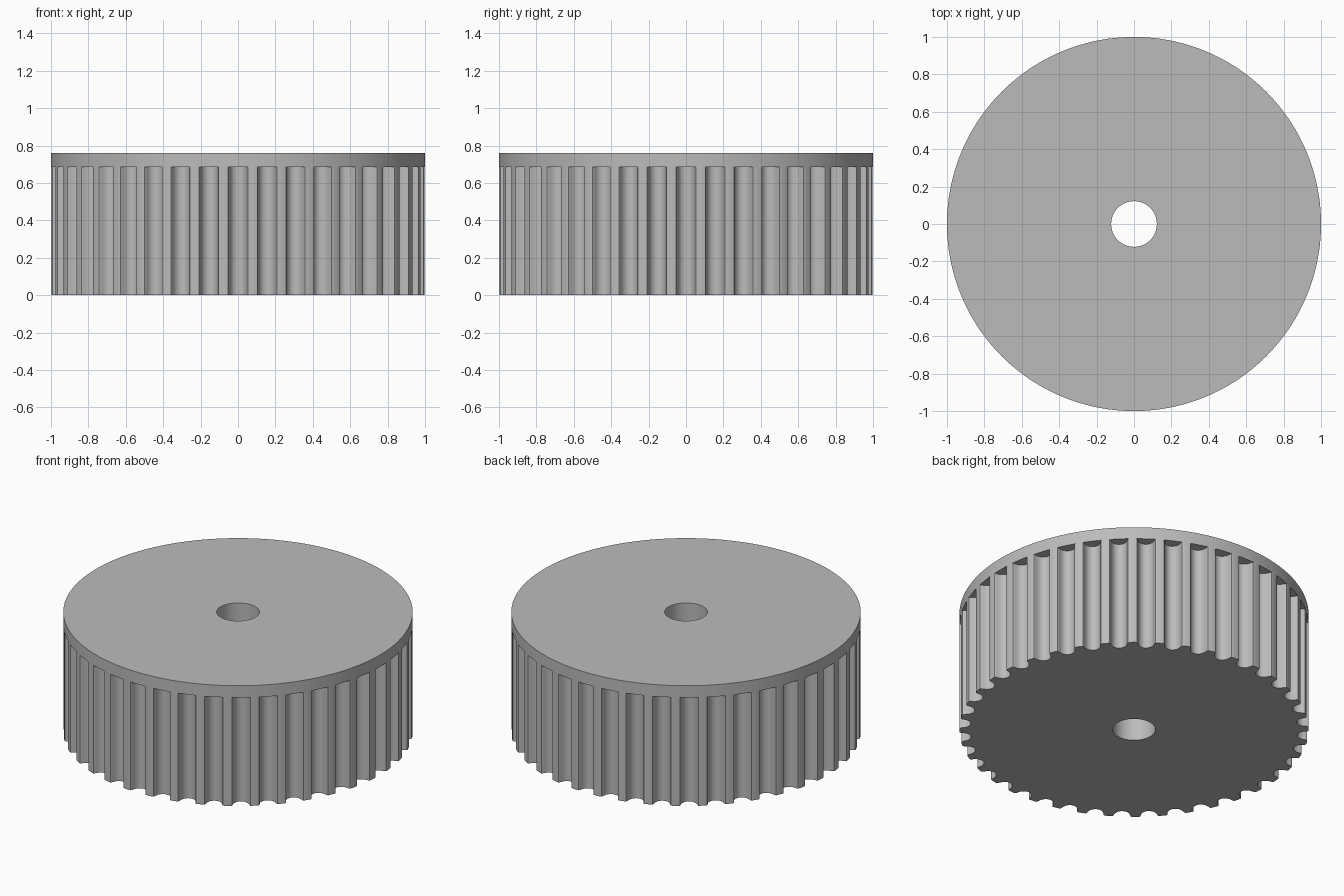
import bpy
import bmesh
import math

if "Cube" in bpy.data.objects:
    bpy.data.objects.remove(bpy.data.objects["Cube"], do_unlink=True)

TEETH = 40
BORE_R = 0.122
FLANGE_Z, TOP_Z = 0.685, 0.76

grey = bpy.data.materials.new("plain grey")
grey.use_nodes = True
colour = (0.5, 0.5, 0.5, 1)
grey.diffuse_color = colour
grey.node_tree.nodes["Principled BSDF"].inputs["Base Color"].default_value = colour

# Half of one rounded belt groove: distance from its middle, depth
half = [(0.061, 0), (0.053, 0.003), (0.049, 0.010), (0.047, 0.019),
        (0.044, 0.028), (0.041, 0.036), (0.036, 0.044), (0.029, 0.052),
        (0.020, 0.058), (0.010, 0.062), (0, 0.063)]
groove = [(-x, d) for x, d in half] + half[-2::-1]

# Matching outlines: toothed edge, plain rim and bore
toothed, rim, bore = [], [], []
for t in range(TEETH):
    middle = 2 * math.pi * t / TEETH
    for x, depth in groove:
        a = middle + math.atan2(x, 1 - depth)
        radius = 1.0 if depth == 0 else math.hypot(x, 1 - depth)
        direction = (math.cos(a), math.sin(a))
        for outline, r in ((toothed, radius), (rim, 1.0), (bore, BORE_R)):
            outline.append((r * direction[0], r * direction[1]))


def skin(name, loops):
    """Join a sequence of (outline, height) loops with faces."""
    bm = bmesh.new()
    rings = [[bm.verts.new((x, y, z)) for x, y in outline] for outline, z in loops]
    for a, b in zip(rings, rings[1:]):
        for i in range(len(a)):
            j = (i + 1) % len(a)
            bm.faces.new((a[i], a[j], b[j], b[i]))
    bmesh.ops.remove_doubles(bm, verts=bm.verts, dist=0.00001)
    mesh = bpy.data.meshes.new(name)
    bm.to_mesh(mesh)
    bm.free()
    mesh.materials.append(grey)
    obj = bpy.data.objects.new(name, mesh)
    bpy.context.collection.objects.link(obj)
    bpy.ops.object.select_all(action="DESELECT")
    obj.select_set(True)
    bpy.context.view_layer.objects.active = obj
    bpy.ops.object.shade_smooth_by_angle(angle=math.radians(30))
    return obj


# Grooved wheel with its bore
skin("toothed_wheel", [(bore, FLANGE_Z), (bore, 0), (toothed, 0), (toothed, FLANGE_Z)])

# Plain disc closing the grooves at the top
skin("top_flange", [(toothed, FLANGE_Z), (rim, FLANGE_Z), (rim, TOP_Z),
                    (bore, TOP_Z), (bore, FLANGE_Z)])
